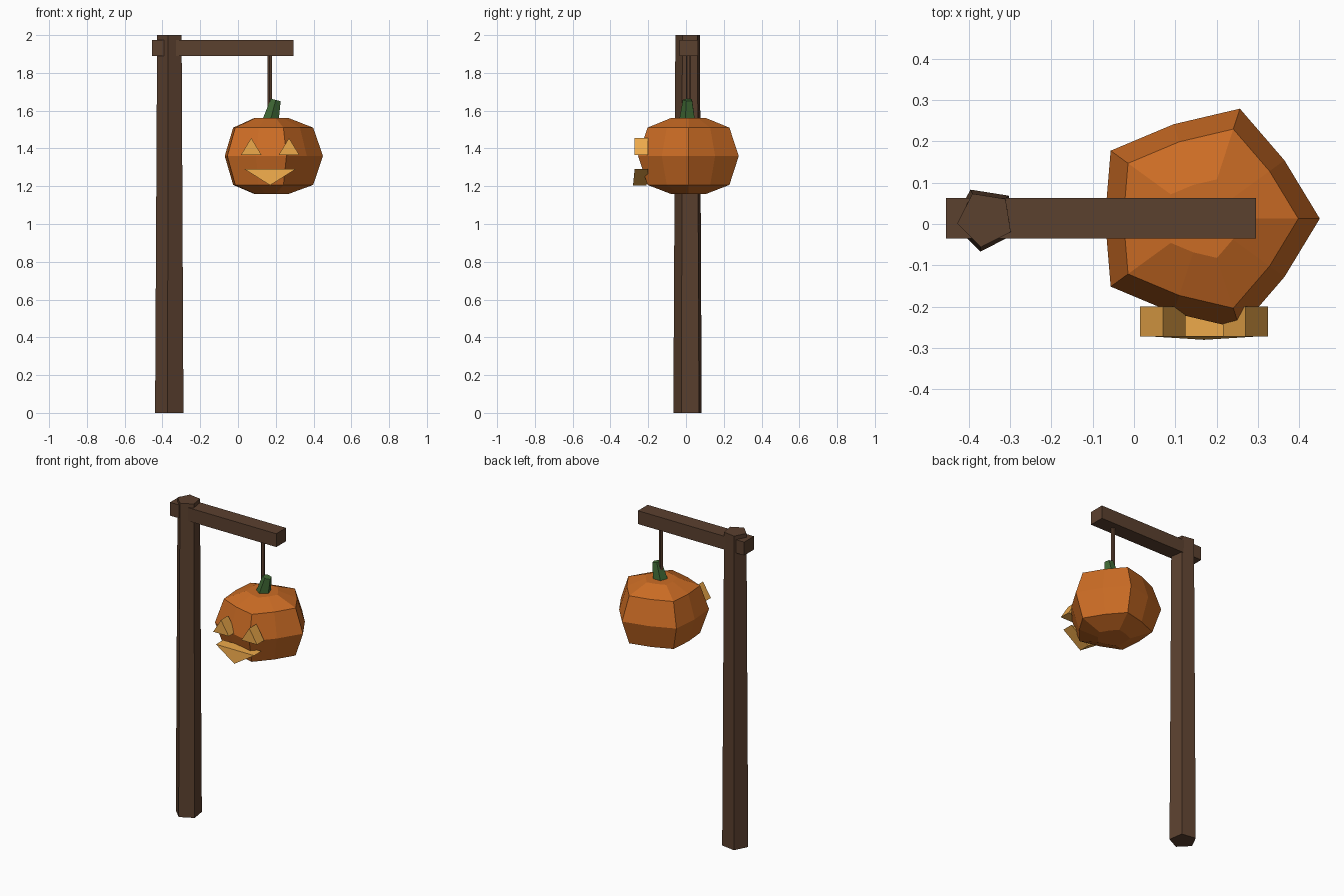
import bpy
from math import cos, sin, radians

if "Cube" in bpy.data.objects:
    bpy.data.objects.remove(bpy.data.objects["Cube"])


def material(name, rgb):
    m = bpy.data.materials.new(name)
    m.diffuse_color = (*rgb, 1)
    m.use_nodes = True
    m.node_tree.nodes["Principled BSDF"].inputs["Base Color"].default_value = m.diffuse_color
    return m


WOOD = material("wood", (0.105, 0.052, 0.028))
ORANGE = material("pumpkin_skin", (0.60, 0.15, 0.018))
GREEN = material("stem_green", (0.05, 0.14, 0.035))
GLOW = material("glow", (0.85, 0.40, 0.07))


def loft(name, rings, mat):
    """Join rings of equal point count into a capped solid."""
    n = len(rings[0])
    verts = [p for r in rings for p in r]
    faces = [tuple(reversed(range(n))),
             tuple(range(len(verts) - n, len(verts)))]
    for k in range(len(rings) - 1):
        a = k * n
        for i in range(n):
            j = (i + 1) % n
            faces.append((a + i, a + j, a + n + j, a + n + i))
    me = bpy.data.meshes.new(name)
    me.from_pydata(verts, [], faces)
    me.materials.append(mat)
    ob = bpy.data.objects.new(name, me)
    bpy.context.collection.objects.link(ob)
    return ob


def ring(cx, cy, z, r, n=5, start=0, inner=1, tilt=0):
    """Polygon ring; odd points are scaled by inner, tilt slopes z along x."""
    pts = []
    for i in range(n):
        a = radians(start + 360 * i / n)
        q = r * (inner if i % 2 else 1)
        pts.append((cx + q * cos(a), cy + q * sin(a), z + tilt * q * cos(a)))
    return pts


def face_prism(name, profile, lean=0):
    """Triangular prism on the pumpkin's front; profile is (x, z), clockwise from front."""
    z0 = max(z for _, z in profile)
    rings = [[(x, y - lean * (z0 - z), z) for x, z in profile]
             for y in (-0.272, -0.2)]
    return loft(name, rings, GLOW)


# Post: tapered five-sided timber
loft("post", [ring(-0.36, 0.012, 0, 0.08, start=-27),
              ring(-0.36, 0.012, 2, 0.069, start=-27)], WOOD)

# Crossbeam
loft("crossbeam", [[(-0.455, -0.035, z), (0.295, -0.035, z),
                    (0.295, 0.063, z), (-0.455, 0.063, z)]
                   for z in (1.89, 1.975)], WOOD)

# Hanging cord
loft("cord", [ring(0.169, 0.012, z, 0.0125, start=-27) for z in (1.6, 1.9)], WOOD)

# Pumpkin: ten points per ring, alternate points pulled in
profile = [(1.16, 0.1), (1.207, 0.228), (1.36, 0.28), (1.51, 0.228), (1.56, 0.1)]
loft("pumpkin", [ring(0.17, 0.013, z, r, n=10, inner=0.858) for z, r in profile], ORANGE)

# Leaning stem
loft("stem", [ring(0.172, 0.01, 1.55, 0.046, start=-18),
              ring(0.2, 0.01, 1.657, 0.027, start=-18, tilt=-0.25)], GREEN)

# Carved face pieces
for name, x in (("left_eye", 0.07), ("right_eye", 0.27)):
    face_prism(name, [(x - 0.055, 1.365), (x + 0.055, 1.365), (x, 1.455)][::-1])
face_prism("mouth", [(0.035, 1.29), (0.305, 1.29), (0.17, 1.205)], lean=0.1)

# Make all normals face outwards
import bmesh
for ob in bpy.context.collection.objects:
    bm = bmesh.new()
    bm.from_mesh(ob.data)
    bmesh.ops.recalc_face_normals(bm, faces=bm.faces)
    bm.to_mesh(ob.data)
    bm.free()
